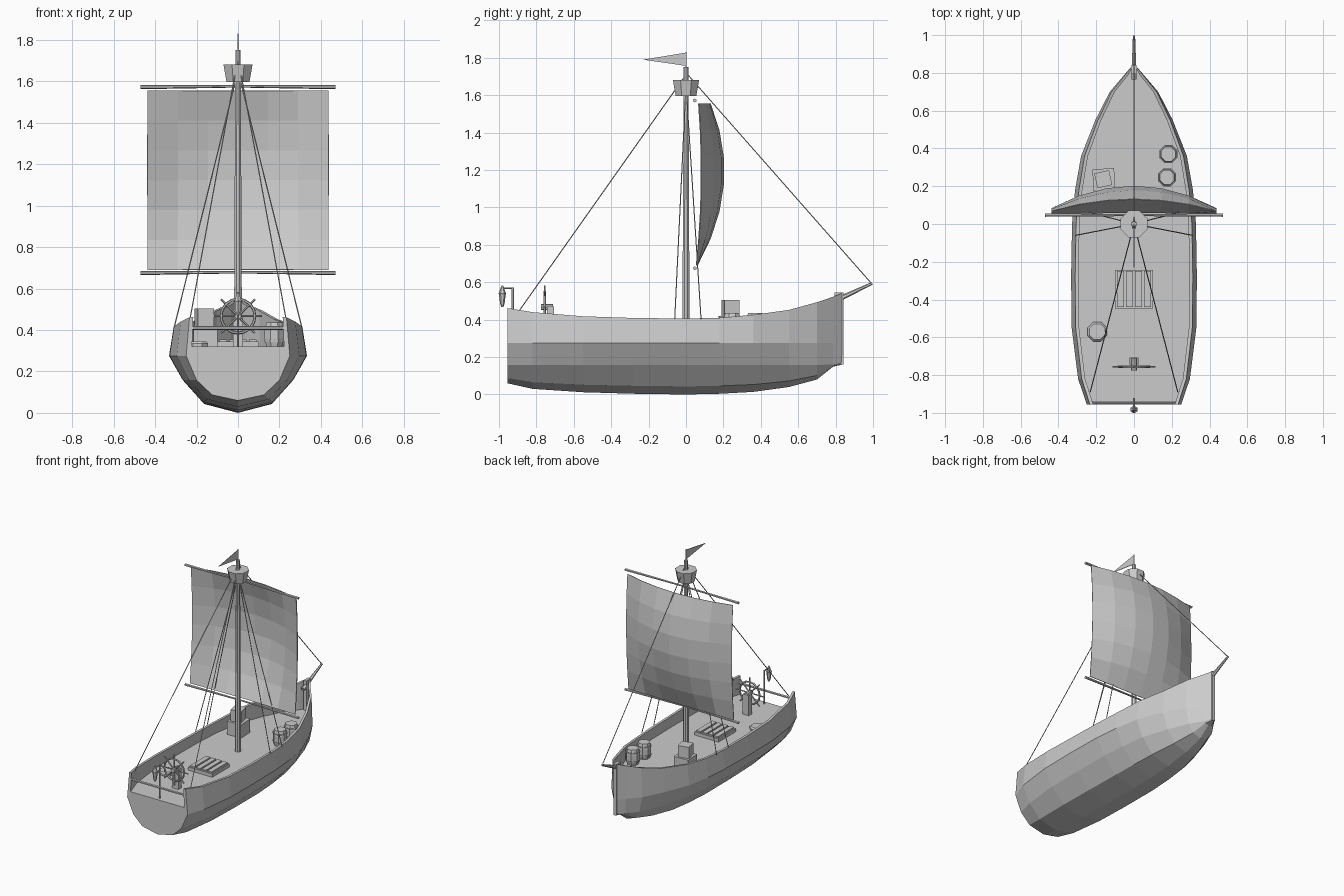
import bpy, bmesh, math
from mathutils import Vector, Matrix

if "Cube" in bpy.data.objects:
    bpy.data.objects.remove(bpy.data.objects["Cube"])


def make(name, bm):
    bmesh.ops.recalc_face_normals(bm, faces=bm.faces)
    me = bpy.data.meshes.new(name)
    bm.to_mesh(me)
    bm.free()
    ob = bpy.data.objects.new(name, me)
    bpy.context.collection.objects.link(ob)
    return ob


def loft(bm, rings, caps=True):
    """Bridge closed rings of points, capping both ends."""
    vs = [[bm.verts.new(p) for p in r] for r in rings]
    n = len(vs[0])
    for a, b in zip(vs, vs[1:]):
        for i in range(n):
            j = (i + 1) % n
            bm.faces.new((a[i], a[j], b[j], b[i]))
    if caps:
        bm.faces.new(vs[0][::-1])
        bm.faces.new(vs[-1])


def lathe(name, x, y, profile, sides=8, caps=True):
    bm = bmesh.new()
    loft(bm, [[(x + r * math.cos((i + .5) * math.tau / sides),
                y + r * math.sin((i + .5) * math.tau / sides), z) for i in range(sides)]
              for r, z in profile], caps)
    return make(name, bm)


def rod_into(bm, a, b, r1, r2, sides):
    a, b = Vector(a), Vector(b)
    q = (b - a).to_track_quat('Z', 'Y').to_matrix().to_4x4()
    bmesh.ops.create_cone(bm, cap_ends=True, segments=sides, radius1=r1, radius2=r2,
                          depth=(b - a).length, matrix=Matrix.Translation((a + b) / 2) @ q)


def rod(name, a, b, r1, r2=None, sides=6):
    bm = bmesh.new()
    rod_into(bm, a, b, r1, r1 if r2 is None else r2, sides)
    return make(name, bm)


def box(name, loc, size, rot=0):
    bm = bmesh.new()
    bmesh.ops.create_cube(bm, size=1, matrix=Matrix.Translation(loc) @ Matrix.Rotation(rot, 4, 'Z')
                          @ Matrix.Diagonal((*size, 1)))
    return make(name, bm)


# Hull with bulwarks and deck: stations of y, half width, keel height, rail height
DECK = .32
stations = [(-.955, .25, .06, .462), (-.82, .296, .03, .44), (-.55, .33, .012, .418),
            (-.28, .333, .004, .409), (0, .328, 0, .406), (.18, .312, .004, .41),
            (.36, .28, .014, .426), (.55, .205, .04, .452), (.70, .128, .08, .493),
            (.785, .055, .148, .522), (.835, .012, .16, .542)]
rings = []
for y, w, zk, zt in stations:
    t = min(.018, w * .6)
    side = [(.5 * w, zk + (.16 - zk) * .27), (.8 * w, max(.158, zk + .012)), (w, .275),
            (.935 * w, zt), (.935 * w - t, zt), (.96 * w - t, DECK)]
    rings.append([(0, y, zk)] + [(x, y, z) for x, z in side] + [(-x, y, z) for x, z in side[::-1]])
bm = bmesh.new()
loft(bm, rings)
make("hull", bm)

# Stem post, bowsprit and stern rail
box("stem_post", (0, .818, .352), (.024, .05, .385))
rod("bowsprit", (0, .77, .488), (0, .995, .594), .016, .007)
rod("stern_rail", (-.225, -.945, .41), (.225, -.945, .41), .009)

# Mast, lookout basket and pennant
lathe("mast", 0, 0, [(.021, DECK), (.014, 1.75)])
lathe("lookout_basket", 0, 0, [(.06, 1.597), (.076, 1.682)])
rod("flag_pole", (0, 0, 1.74), (0, 0, 1.83), .004)
bm = bmesh.new()
loft(bm, [[(x, 0, 1.828), (x, -.23, 1.79), (x, 0, 1.757)] for x in (-.002, .002)])
make("pennant", bm)

# Billowing square sail
bm = bmesh.new()
COLS, ROWS = 6, 6
grid = []
for j in range(ROWS + 1):
    u = j / ROWS
    edge = .055 + .012 * u + .08 * u * (1 - u)
    mid = .06 + .49 * u - .42 * u * u
    row = []
    for i in range(COLS + 1):
        s = 2 * i / COLS - 1
        row.append(bm.verts.new((.437 * s, edge + (mid - edge) * (1 - s * s), .69 + .865 * u)))
    grid.append(row)
for a, b in zip(grid, grid[1:]):
    for i in range(COLS):
        bm.faces.new((a[i], a[i + 1], b[i + 1], b[i]))
sail = make("sail", bm)
sol = sail.modifiers.new("thickness", 'SOLIDIFY')
sol.thickness = .005
sol.offset = 0

# Yards, thicker at the ends
for name, z in (("upper_yard", 1.573), ("lower_yard", .676)):
    bm = bmesh.new()
    for s in (-1, 1):
        rod_into(bm, (0, .047, z + .003), (s * .47, .047, z - .001), .006, .01, 6)
    make(name, bm)

# Standing rigging
rod("forestay", (0, 0, 1.72), (0, .99, .595), .003, sides=5)
for s, tag in ((-1, "left"), (1, "right")):
    rod("backstay_" + tag, (0, 0, 1.71), (s * .232, -.89, .45), .003, sides=5)
    for y, pos in ((-.06, "aft"), (.08, "fore")):
        rod(f"shroud_{pos}_{tag}", (0, 0, 1.65), (s * .31, y, .405), .003, sides=5)

# Cargo: barrels, crates, rope coil
for k, (x, y) in enumerate(((.182, .37), (.175, .247))):
    lathe(f"barrel_{k}", x, y, [(.04, DECK), (.05, .355), (.05, .40), (.041, .436)])
    for h, z in enumerate((.342, .405)):
        lathe(f"barrel_{k}_hoop_{h}", x, y, [(.051, z), (.052, z + .01)])
box("crate_lower", (-.16, .235, .37), (.115, .115, .10), .05)
box("crate_upper", (-.163, .237, .462), (.08, .08, .085), .22)
lathe("rope_coil", -.195, -.57, [(.055, DECK), (.055, .334), (.045, .345)])

# Cargo hatch with slats
box("hatch_frame", (0, -.345, .33), (.20, .205, .03))
for i in range(4):
    box(f"hatch_slat_{i}", (-.072 + .048 * i, -.345, .349), (.036, .19, .012))

# Steering wheel on its pedestal
box("wheel_pedestal", (0, -.725, .395), (.05, .036, .15))
rod("wheel_axle", (0, -.71, .467), (0, -.775, .467), .016, sides=8)
bpy.ops.mesh.primitive_torus_add(major_segments=16, minor_segments=6, major_radius=.082,
                                 minor_radius=.007, location=(0, -.755, .467),
                                 rotation=(math.pi / 2, 0, 0))
bpy.context.object.name = "wheel_rim"
bm = bmesh.new()
for i in range(8):
    a = i * math.tau / 8
    rod_into(bm, (0, -.755, .467),
             (.115 * math.cos(a), -.755, .467 + .115 * math.sin(a)), .005, .005, 6)
make("wheel_spokes", bm)

# Stern lantern hanging from a bracket
rod("lantern_post", (0, -.926, DECK), (0, -.926, .572), .006)
rod("lantern_arm", (0, -.922, .568), (0, -.985, .568), .005)
lathe("lantern", 0, -.982, [(.006, .468), (.012, .485), (.018, .535), (.02, .54), (.004, .583)], 6)
